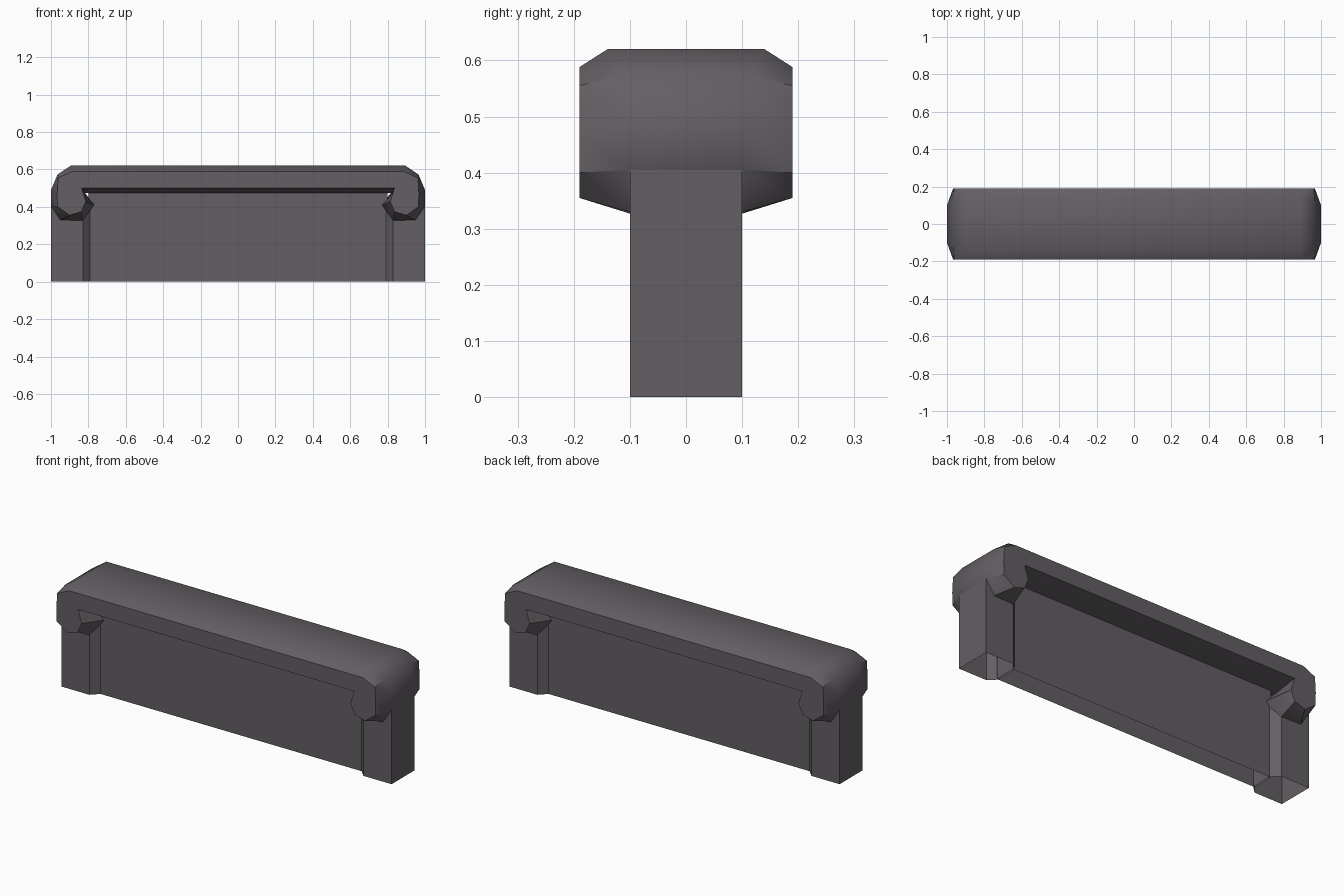
import bpy, bmesh, math

if "Cube" in bpy.data.objects:
    bpy.data.objects.remove(bpy.data.objects["Cube"])

stone = bpy.data.materials.new("dark_grey_stone")
stone.diffuse_color = (0.125, 0.113, 0.125, 1)
stone.use_nodes = True
stone.node_tree.nodes["Principled BSDF"].inputs["Base Color"].default_value = stone.diffuse_color


def finish(name, bm, smooth=False):
    bmesh.ops.recalc_face_normals(bm, faces=bm.faces)
    me = bpy.data.meshes.new(name)
    bm.to_mesh(me)
    bm.free()
    me.materials.append(stone)
    ob = bpy.data.objects.new(name, me)
    bpy.context.collection.objects.link(ob)
    if smooth:
        bpy.ops.object.select_all(action='DESELECT')
        ob.select_set(True)
        bpy.context.view_layer.objects.active = ob
        bpy.ops.object.shade_smooth_by_angle(angle=math.radians(35))
    return ob


def loft(bm, rings):
    for a, b in zip(rings, rings[1:]):
        for i in range(len(a)):
            j = (i + 1) % len(a)
            bm.faces.new((a[i], a[j], b[j], b[i]))


def prism(name, outline, top):
    """Upright prism, open at the bottom."""
    bm = bmesh.new()
    rings = [[bm.verts.new((x, y, z)) for x, y in outline] for z in (0, top)]
    loft(bm, rings)
    bm.faces.new(rings[1])
    return finish(name, bm)


# Cap rail with curled ends: right half as (face x, face z, inner x, inner z, inner y)
half = [
    (0.89, 0.588, 0.895, 0.62, 0.14),
    (0.962, 0.555, 0.965, 0.573, 0.115),
    (0.967, 0.47, 1.00, 0.49, 0.10),
    (0.965, 0.40, 1.00, 0.405, 0.10),
    (0.90, 0.355, 0.95, 0.33, 0.10),
    (0.838, 0.374, 0.83, 0.327, 0.10),
    (0.814, 0.428, 0.77, 0.41, 0.06),
    (0.836, 0.50, 0.83, 0.475, 0.06),
]
loop = half + [(-a, b, -c, d, e) for a, b, c, d, e in reversed(half)]
bm = bmesh.new()
rings = [
    [bm.verts.new((p[0], -0.19, p[1])) for p in loop],
    [bm.verts.new((p[2], -p[4], p[3])) for p in loop],
    [bm.verts.new((p[2], p[4], p[3])) for p in loop],
    [bm.verts.new((p[0], 0.19, p[1])) for p in loop],
]
loft(bm, rings)
bm.faces.new(rings[0])
bm.faces.new(rings[-1])
finish("cap_rail", bm, smooth=True)

# Recessed wall panel between the posts
prism("wall_panel", [(-0.8, -0.06), (0.8, -0.06), (0.8, 0.06), (-0.8, 0.06)], 0.52)

# End posts with chamfered inner corners
for s, side in ((1, "right"), (-1, "left")):
    prism(side + "_post", [(s * x, y) for x, y in
          ((0.79, -0.06), (0.83, -0.1), (1, -0.1), (1, 0.1), (0.83, 0.1), (0.79, 0.06))], 0.405)
